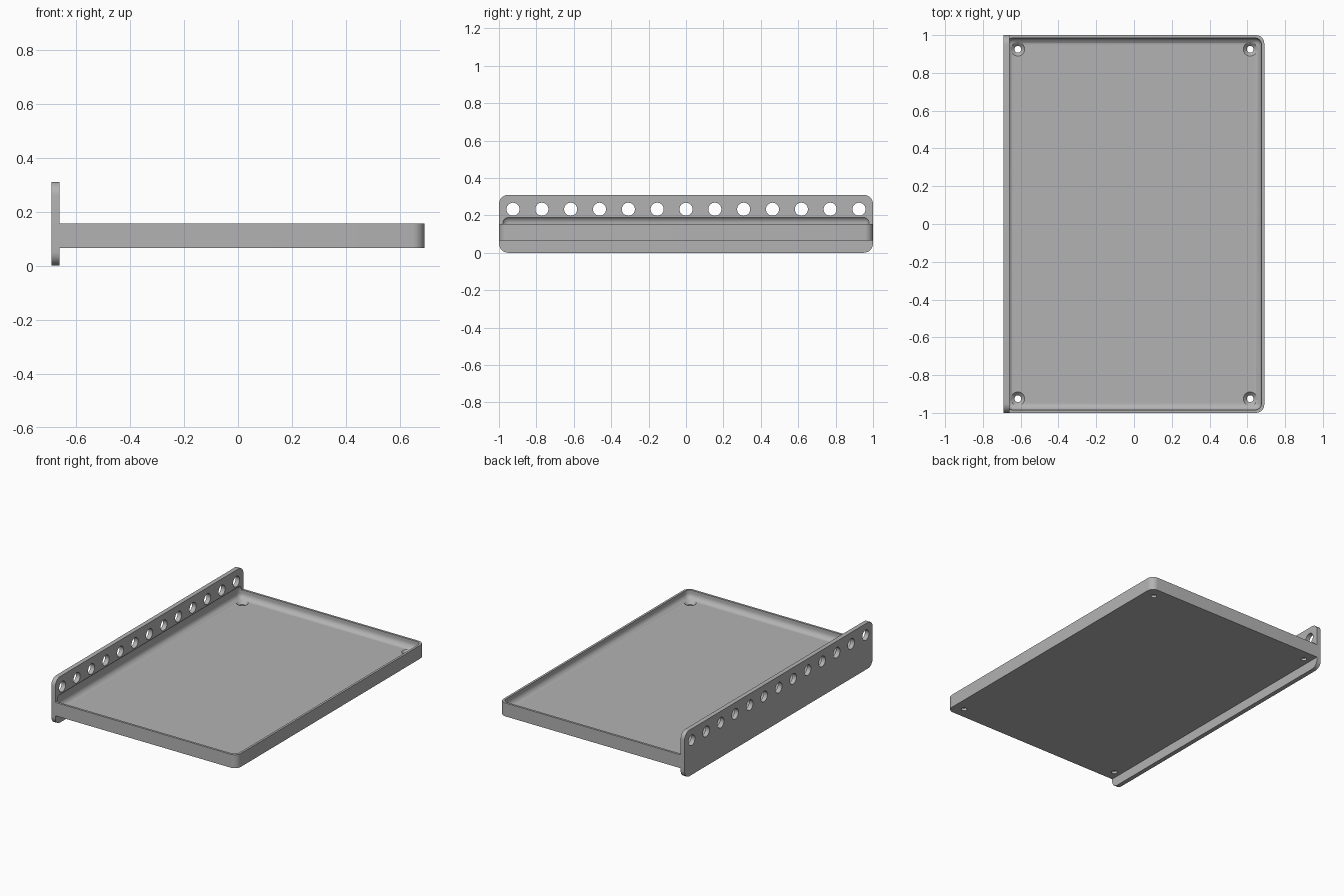
import bpy, bmesh, math
from mathutils import Matrix, Vector

if "Cube" in bpy.data.objects:
    bpy.data.objects.remove(bpy.data.objects["Cube"], do_unlink=True)

grey = bpy.data.materials.new("plain grey")
grey.use_nodes = True
colour = (0.45, 0.45, 0.45, 1)
grey.diffuse_color = colour
grey.node_tree.nodes["Principled BSDF"].inputs["Base Color"].default_value = colour


def to_object(name, bm):
    bmesh.ops.recalc_face_normals(bm, faces=bm.faces)
    mesh = bpy.data.meshes.new(name)
    bm.to_mesh(mesh)
    bm.free()
    mesh.materials.append(grey)
    obj = bpy.data.objects.new(name, mesh)
    bpy.context.collection.objects.link(obj)
    return obj


def rounded_box(name, low, high, radius, pick, segments=8):
    """Box between two corners, with the edges chosen by pick rounded."""
    low, high = Vector(low), Vector(high)
    bm = bmesh.new()
    bmesh.ops.create_cube(bm, size=1)
    for v in bm.verts:
        v.co = (low + high) / 2 + v.co * (high - low)
    edges = [e for e in bm.edges if pick(e.verts[0].co, e.verts[1].co)]
    bmesh.ops.bevel(bm, geom=edges, offset=radius, segments=segments,
                    profile=0.5, affect='EDGES', clamp_overlap=True)
    return to_object(name, bm)


def cones(name, centres, r1, r2, depth, turn=Matrix()):
    bm = bmesh.new()
    for c in centres:
        bmesh.ops.create_cone(bm, cap_ends=True, segments=32, radius1=r1, radius2=r2,
                              depth=depth, matrix=Matrix.Translation(c) @ turn)
    return to_object(name, bm)


def combine(target, other, operation):
    mod = target.modifiers.new(operation.lower(), 'BOOLEAN')
    mod.operation, mod.solver, mod.object = operation, 'EXACT', other
    bpy.context.view_layer.objects.active = target
    bpy.ops.object.modifier_apply(modifier=mod.name)
    bpy.data.objects.remove(other, do_unlink=True)


# Tray block, rounded at its two free corners
BOTTOM, RIM, FLOOR = 0.065, 0.155, 0.10
tray = rounded_box("tray", (-0.675, -1, BOTTOM), (0.69, 1, RIM), 0.045,
                   lambda a, b: a.x > 0 and b.x > 0 and abs(a.z - b.z) > 0.01)

# Upright mounting plate along the right edge
plate = rounded_box("plate", (-0.69, -1, 0), (-0.66, 1, 0.31), 0.05,
                    lambda a, b: abs(a.x - b.x) > 0.01)
combine(tray, plate, 'UNION')

# Filleted hollow, which also leaves a cove in the plate
hollow = rounded_box("hollow", (-0.675, -0.985, FLOOR), (0.675, 0.985, 0.196), 0.036,
                     lambda a, b: True)
combine(tray, hollow, 'DIFFERENCE')

# Row of plate holes
row = [(-0.675, -0.925 + i * 1.85 / 12, 0.233) for i in range(13)]
combine(tray, cones("plate_holes", row, 0.035, 0.035, 0.1,
                    Matrix.Rotation(math.pi / 2, 4, 'Y')), 'DIFFERENCE')

# Countersunk screw holes in the floor corners
corners = [(x, y) for x in (-0.615, 0.615) for y in (-0.925, 0.925)]
combine(tray, cones("screw_shafts", [(x, y, 0.08) for x, y in corners],
                    0.018, 0.018, 0.1), 'DIFFERENCE')
combine(tray, cones("countersinks", [(x, y, FLOOR - 0.008) for x, y in corners],
                    0.017, 0.039, 0.022), 'DIFFERENCE')

tray.name = "tray_with_mounting_plate"
bpy.ops.object.select_all(action='DESELECT')
tray.select_set(True)
bpy.context.view_layer.objects.active = tray
bpy.ops.object.shade_smooth_by_angle(angle=math.radians(30))
